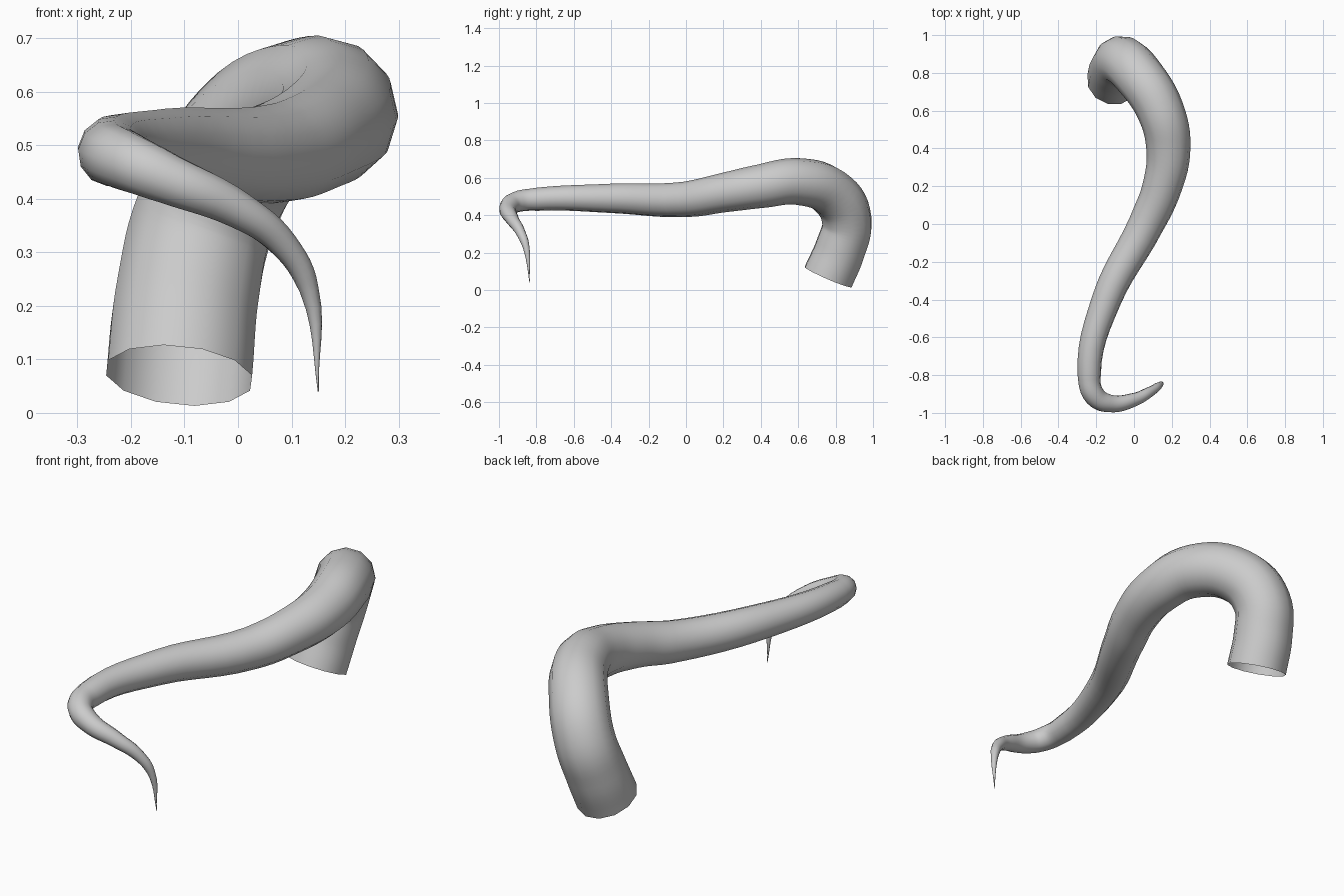
import bpy

cube = bpy.data.objects.get("Cube")
if cube:
    bpy.data.objects.remove(cube, do_unlink=True)

# Plain grey material
grey = bpy.data.materials.new("light_grey")
grey.use_nodes = True
colour = (0.6, 0.6, 0.6, 1)
grey.diffuse_color = colour
grey.node_tree.nodes["Principled BSDF"].inputs["Base Color"].default_value = colour

# Centre line of the tentacle from open base to tip: x, y, z, radius
path = [
    (-0.11, 0.76, 0.07, 0.14),
    (-0.095, 0.825, 0.22, 0.138),
    (-0.06, 0.86, 0.37, 0.135),
    (0.02, 0.79, 0.51, 0.132),
    (0.14, 0.60, 0.58, 0.125),
    (0.182, 0.40, 0.555, 0.117),
    (0.15, 0.20, 0.52, 0.105),
    (0.065, 0.0, 0.485, 0.095),
    (-0.145, -0.40, 0.49, 0.079),
    (-0.237, -0.80, 0.485, 0.062),
    (-0.208, -0.91, 0.47, 0.056),
    (-0.13, -0.95, 0.437, 0.048),
    (0.0, -0.93, 0.38, 0.036),
    (0.085, -0.888, 0.315, 0.027),
    (0.133, -0.855, 0.23, 0.018),
    (0.15, -0.836, 0.04, 0.001),
]

# Tapered twelve-sided tube along a smooth curve
curve = bpy.data.curves.new("tentacle", "CURVE")
curve.dimensions = "3D"
curve.resolution_u = 6
curve.bevel_depth = 1.0
curve.bevel_resolution = 4
curve.use_fill_caps = False
spline = curve.splines.new("BEZIER")
spline.bezier_points.add(len(path) - 1)
for point, (x, y, z, r) in zip(spline.bezier_points, path):
    point.co = (x, y, z)
    point.radius = r
    point.handle_left_type = point.handle_right_type = "AUTO"
spline.radius_interpolation = "CARDINAL"
spline.use_smooth = True
curve.materials.append(grey)

tentacle = bpy.data.objects.new("tentacle", curve)
bpy.context.collection.objects.link(tentacle)

# Turn the curve into a smooth mesh
bpy.ops.object.select_all(action="DESELECT")
tentacle.select_set(True)
bpy.context.view_layer.objects.active = tentacle
bpy.ops.object.convert(target="MESH")
bpy.ops.object.shade_smooth()
